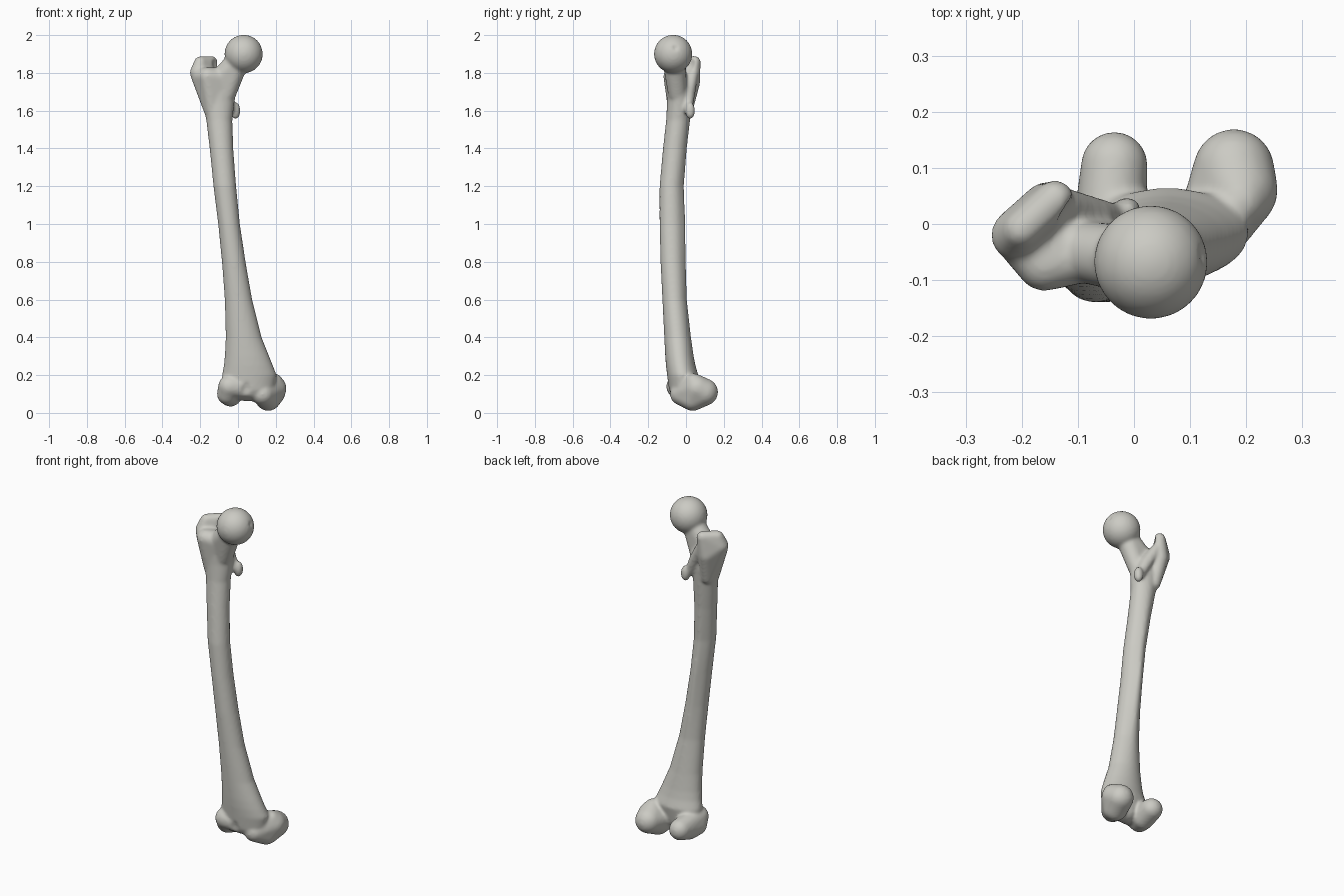
import bpy, bmesh, math
from mathutils import Vector, Matrix

cube = bpy.data.objects.get("Cube")
if cube:
    bpy.data.objects.remove(cube, do_unlink=True)

mat = bpy.data.materials.new("bone_grey")
mat.use_nodes = True
colour = (0.6, 0.595, 0.55, 1)
mat.diffuse_color = colour
bsdf = mat.node_tree.nodes["Principled BSDF"]
bsdf.inputs["Base Color"].default_value = colour
bsdf.inputs["Roughness"].default_value = 0.7


def ball(bm, centre, radii, turn=0):
    m = Matrix.Translation(centre) @ Matrix.Rotation(turn, 4, 'Z') @ Matrix.Diagonal((*radii, 1))
    bmesh.ops.create_uvsphere(bm, u_segments=32, v_segments=20, radius=1, matrix=m)


def blob(bm, *spheres):
    """Convex skin stretched around spheres given as x, y, z, radius."""
    part = bmesh.new()
    for x, y, z, r in spheres:
        bmesh.ops.create_icosphere(part, subdivisions=3, radius=r, matrix=Matrix.Translation((x, y, z)))
    hull = bmesh.ops.convex_hull(part, input=part.verts[:])
    bmesh.ops.delete(part, geom=list({v for v in hull["geom_interior"] if isinstance(v, bmesh.types.BMVert)}),
                     context='VERTS')
    mesh = bpy.data.meshes.new("blob")
    part.to_mesh(mesh)
    part.free()
    bm.from_mesh(mesh)
    bpy.data.meshes.remove(mesh)


def loft(bm, rows, sides=40):
    """Oval rings (z, x min, x max, y min, y max) with a ridge down the back."""
    rings = []
    for z, x0, x1, y0, y1 in rows:
        ridge = 0.012 * math.exp(-((z - 1.0) / 0.4) ** 2)
        ring = []
        for i in range(sides):
            a = math.tau * i / sides
            c, s = math.cos(a), math.sin(a)
            y = (y0 + y1) / 2 + (y1 - y0) / 2 * s + ridge * max(0, s) ** 12
            ring.append(bm.verts.new(((x0 + x1) / 2 + (x1 - x0) / 2 * c, y, z)))
        rings.append(ring)
    for a, b in zip(rings, rings[1:]):
        for i in range(sides):
            j = (i + 1) % sides
            bm.faces.new((a[i], a[j], b[j], b[i]))
    bm.faces.new(rings[0][::-1])
    bm.faces.new(rings[-1])


def make_object(bm, name):
    bmesh.ops.recalc_face_normals(bm, faces=bm.faces)
    mesh = bpy.data.meshes.new(name)
    bm.to_mesh(mesh)
    bm.free()
    mesh.materials.append(mat)
    obj = bpy.data.objects.new(name, mesh)
    bpy.context.collection.objects.link(obj)
    return obj


bone = bmesh.new()

# Bowed shaft, flaring at both ends
loft(bone, [
    (0.12, -0.08, 0.19, -0.09, 0.05),
    (0.20, -0.085, 0.205, -0.10, 0.065),
    (0.25, -0.075, 0.185, -0.106, 0.05),
    (0.30, -0.07, 0.165, -0.11, 0.04),
    (0.40, -0.065, 0.125, -0.115, 0.025),
    (0.60, -0.07, 0.075, -0.125, 0.0),
    (0.80, -0.085, 0.04, -0.135, -0.01),
    (1.00, -0.105, 0.01, -0.14, -0.015),
    (1.20, -0.13, -0.01, -0.14, -0.02),
    (1.40, -0.15, -0.025, -0.122, 0.0),
    (1.55, -0.168, -0.03, -0.105, 0.02),
    (1.65, -0.19, -0.018, -0.10, 0.03),
    (1.73, -0.215, -0.005, -0.10, 0.02)])

# Ball head and neck
ball(bone, (0.03, -0.068, 1.9), (0.1015, 0.1015, 0.1015))
blob(bone, (0.0, -0.065, 1.865, 0.06), (-0.09, -0.05, 1.775, 0.055), (-0.06, -0.045, 1.69, 0.05))

# Large outer knob: back ridge, then front shoulder
blob(bone, (-0.208, -0.02, 1.80, 0.047), (-0.2, -0.01, 1.855, 0.033), (-0.14, 0.045, 1.857, 0.033),
     (-0.155, 0.03, 1.75, 0.045), (-0.14, 0.0, 1.6, 0.035))
blob(bone, (-0.16, -0.07, 1.78, 0.05), (-0.2, -0.025, 1.78, 0.048),
     (-0.09, -0.05, 1.77, 0.055), (-0.13, -0.045, 1.6, 0.05))

# Crest and small inner knob
blob(bone, (-0.125, 0.035, 1.79, 0.03), (-0.07, 0.015, 1.7, 0.03), (-0.03, 0.01, 1.61, 0.025))
ball(bone, (-0.013, 0.022, 1.6), (0.026, 0.026, 0.046))

# Inner and outer knuckles, and the bridge between them in front
blob(bone, (0.178, 0.097, 0.11, 0.073), (0.16, 0.035, 0.077, 0.067), (0.187, 0.06, 0.13, 0.07),
     (0.13, -0.025, 0.1, 0.06), (0.19, 0.04, 0.165, 0.045))
blob(bone, (-0.035, 0.105, 0.115, 0.06), (-0.04, 0.03, 0.095, 0.062),
     (-0.055, -0.02, 0.1, 0.057), (-0.045, -0.045, 0.14, 0.06))
blob(bone, (0.12, -0.02, 0.125, 0.06), (-0.04, -0.045, 0.14, 0.06), (0.05, -0.01, 0.12, 0.06))

femur = make_object(bone, "thigh_bone")

# Hollows: pit behind the neck, dimple in the head, groove between the knuckles
cut = bmesh.new()
ball(cut, (-0.09, 0.03, 1.855), (0.06, 0.028, 0.05), math.radians(45))
ball(cut, (0.13, -0.055, 1.937), (0.015, 0.02, 0.02))
ball(cut, (0.045, -0.125, 0.10), (0.045, 0.045, 0.09))
hollows = make_object(cut, "hollow_cutter")
hollows.hide_render = True
hollows.hide_viewport = True
hollows.display_type = 'WIRE'


def fuse(name, size):
    m = femur.modifiers.new(name, 'REMESH')
    m.mode = 'VOXEL'
    m.voxel_size = size
    m.use_smooth_shade = True


# Fuse the parts, carve the hollows and soften the joins
fuse("fuse_parts", 0.007)
carve = femur.modifiers.new("carve", 'BOOLEAN')
carve.operation = 'DIFFERENCE'
carve.solver = 'EXACT'
carve.object = hollows
fuse("fuse_cuts", 0.007)
soften = femur.modifiers.new("soften", 'SMOOTH')
soften.factor = 0.5
soften.iterations = 8
